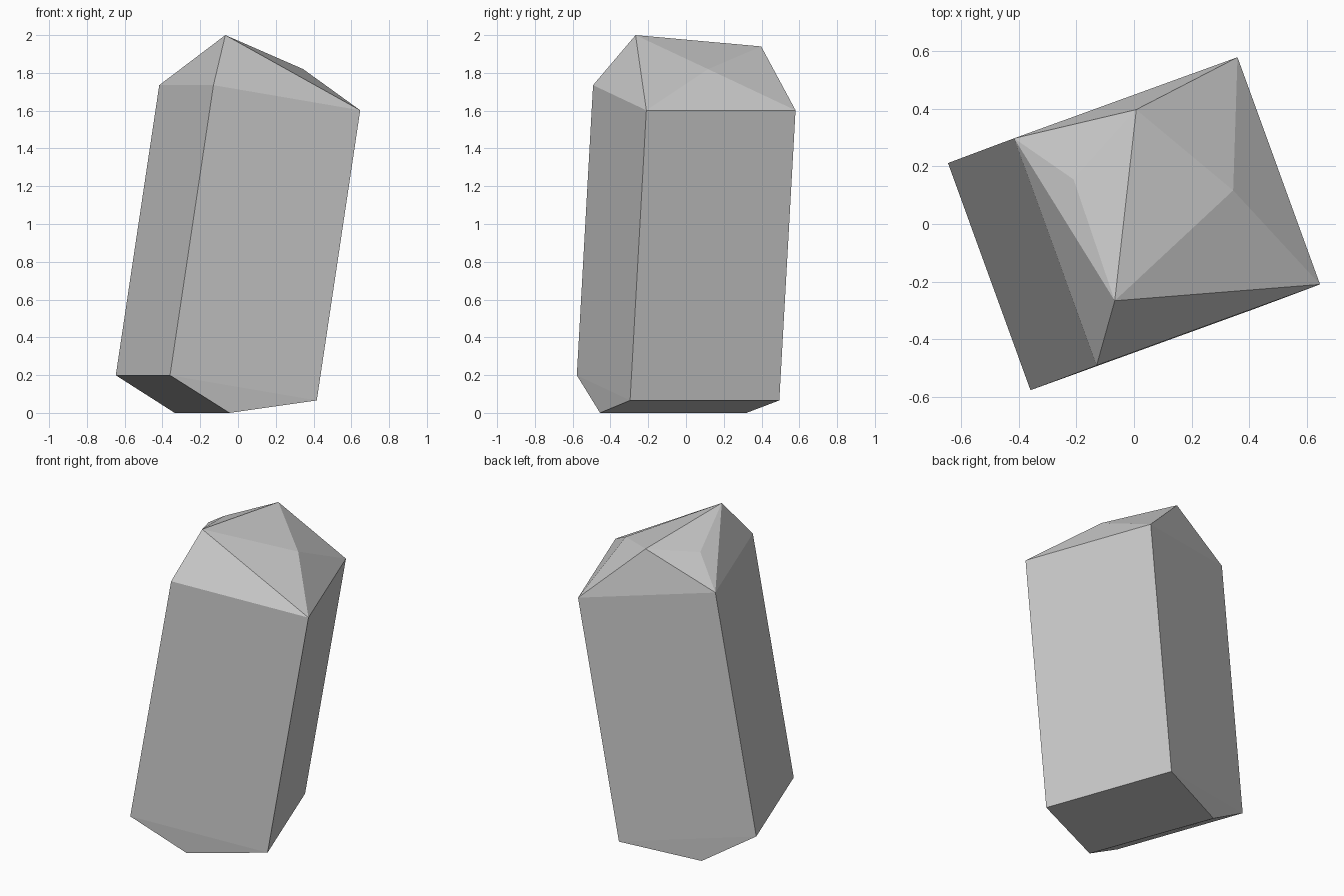
import bpy, bmesh
from mathutils import Vector

if "Cube" in bpy.data.objects:
    bpy.data.objects.remove(bpy.data.objects["Cube"])

stone = bpy.data.materials.new("pale grey stone")
stone.diffuse_color = (0.6, 0.6, 0.6, 1)
stone.use_nodes = True
stone.node_tree.nodes["Principled BSDF"].inputs["Base Color"].default_value = stone.diffuse_color

bm = bmesh.new()


def face(*verts):
    bm.faces.new(verts)


# Leaning prism: four lower corners swept along the slanted axis
axis = Vector((0.23, 0.086, 1.536))
corners = [(-0.647, 0.212, 0.199), (-0.36, -0.578, 0.199),
           (0.417, -0.296, 0.066), (0.13, 0.494, 0.066)]
low = [bm.verts.new(c) for c in corners]
high = [bm.verts.new(Vector(c) + axis) for c in corners]
for i in range(4):
    j = (i + 1) % 4
    face(low[i], low[j], high[j], high[i])

# Wedge-shaped foot
foot_front = bm.verts.new((-0.045, -0.455, 0))
foot_back = bm.verts.new((-0.335, 0.32, 0))
a, b, c, d = low
face(b, a, foot_back, foot_front)
face(d, c, foot_front, foot_back)
face(c, b, foot_front)
face(a, d, foot_back)

# Faceted crown: a ridge with one raised point on each slope
ridge_front = bm.verts.new((-0.067, -0.267, 2.0))
ridge_back = bm.verts.new((0.008, 0.398, 1.94))
left_point = bm.verts.new((-0.21, 0.155, 1.885))
right_point = bm.verts.new((0.345, 0.117, 1.82))
a, b, c, d = high
face(a, b, ridge_front)
face(b, c, ridge_front)
face(d, a, ridge_back)
for ring, point in (((a, ridge_front, ridge_back), left_point),
                    ((c, d, ridge_back, ridge_front), right_point)):
    for i in range(len(ring)):
        face(ring[i], ring[(i + 1) % len(ring)], point)

bmesh.ops.recalc_face_normals(bm, faces=bm.faces)
mesh = bpy.data.meshes.new("crystal_stone")
bm.to_mesh(mesh)
bm.free()
mesh.materials.append(stone)
bpy.context.collection.objects.link(bpy.data.objects.new("crystal_stone", mesh))
